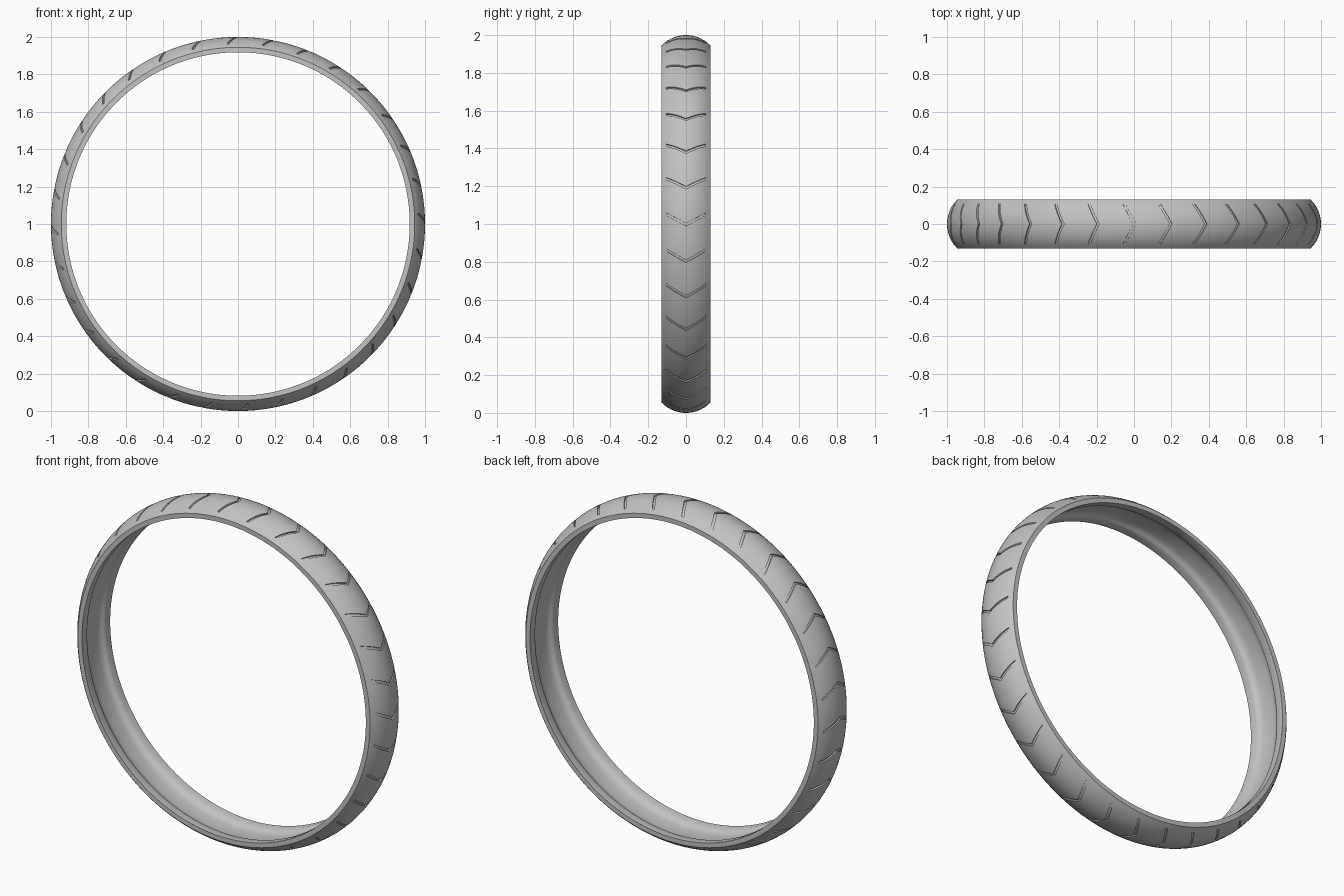
import bpy, bmesh, math
from mathutils import Vector

if "Cube" in bpy.data.objects:
    bpy.data.objects.remove(bpy.data.objects["Cube"])

SEG, COUNT, HALF, DEPTH = 192, 32, 0.13, 0.008
ARC = 0.181                              # crown radius of the tread


def crown(y):                            # tread radius at a given width
    return 1 - ARC + math.sqrt(ARC * ARC - y * y)


def place(r, y, a):
    return Vector((r * math.cos(a), y, 1 + r * math.sin(a)))


def finish(bm, name):
    bmesh.ops.recalc_face_normals(bm, faces=bm.faces)
    me = bpy.data.meshes.new(name)
    bm.to_mesh(me)
    bm.free()
    ob = bpy.data.objects.new(name, me)
    bpy.context.collection.objects.link(ob)
    return ob


# Tyre shell: rounded tread, flat side lips, beads and a shallow channel inside
ys = [HALF * i / 8 for i in range(-8, 9)]
profile = [(crown(y), y) for y in ys]
inner = [(0.918, HALF), (0.918, 0.085), (0.923, 0.076), (0.931, 0.067), (0.937, 0.055), (0.940, 0.035)]
profile += inner + [(0.941, 0)] + [(r, -y) for r, y in reversed(inner)]
bm = bmesh.new()
rings = [[bm.verts.new(place(r, y, math.tau * s / SEG)) for r, y in profile] for s in range(SEG)]
n = len(profile)
for s in range(SEG):
    a, b = rings[s], rings[(s + 1) % SEG]
    for i in range(n):
        j = (i + 1) % n
        bm.faces.new((a[i], a[j], b[j], b[i]))
tyre = finish(bm, "tyre")
rubber = bpy.data.materials.new("grey rubber")
rubber.diffuse_color = (0.54, 0.54, 0.54, 1)
rubber.use_nodes = True
rubber.node_tree.nodes["Principled BSDF"].inputs["Base Color"].default_value = rubber.diffuse_color
tyre.data.materials.append(rubber)

# Chevron cutters: curved V strips that follow the tread, tip leading clockwise
bm = bmesh.new()
cuts = [0.107 * i / 5 for i in range(-5, 6)]
for k in range(COUNT):
    base = math.tau * k / COUNT - 0.003
    sections = []
    for y in cuts:
        mid = base + 0.058 * abs(y) / 0.107
        r = crown(y)
        sections.append([bm.verts.new(place(r + dr, y, mid + da))
                         for dr, da in ((-DEPTH, -0.007), (-DEPTH, 0.007), (0.02, 0.007), (0.02, -0.007))])
    for p, q in zip(sections, sections[1:]):
        for i in range(4):
            j = (i + 1) % 4
            bm.faces.new((p[i], p[j], q[j], q[i]))
    bm.faces.new(sections[0])
    bm.faces.new(sections[-1][::-1])
cutter = finish(bm, "groove_cutter")
cutter.hide_render = True

# Cut the grooves, then smooth the tread
bpy.context.view_layer.objects.active = tyre
tyre.select_set(True)
mod = tyre.modifiers.new("grooves", 'BOOLEAN')
mod.object = cutter
mod.operation = 'DIFFERENCE'
mod.solver = 'EXACT'
bpy.ops.object.modifier_apply(modifier=mod.name)
bpy.data.objects.remove(cutter)
bpy.ops.object.shade_smooth_by_angle(angle=math.radians(40))
